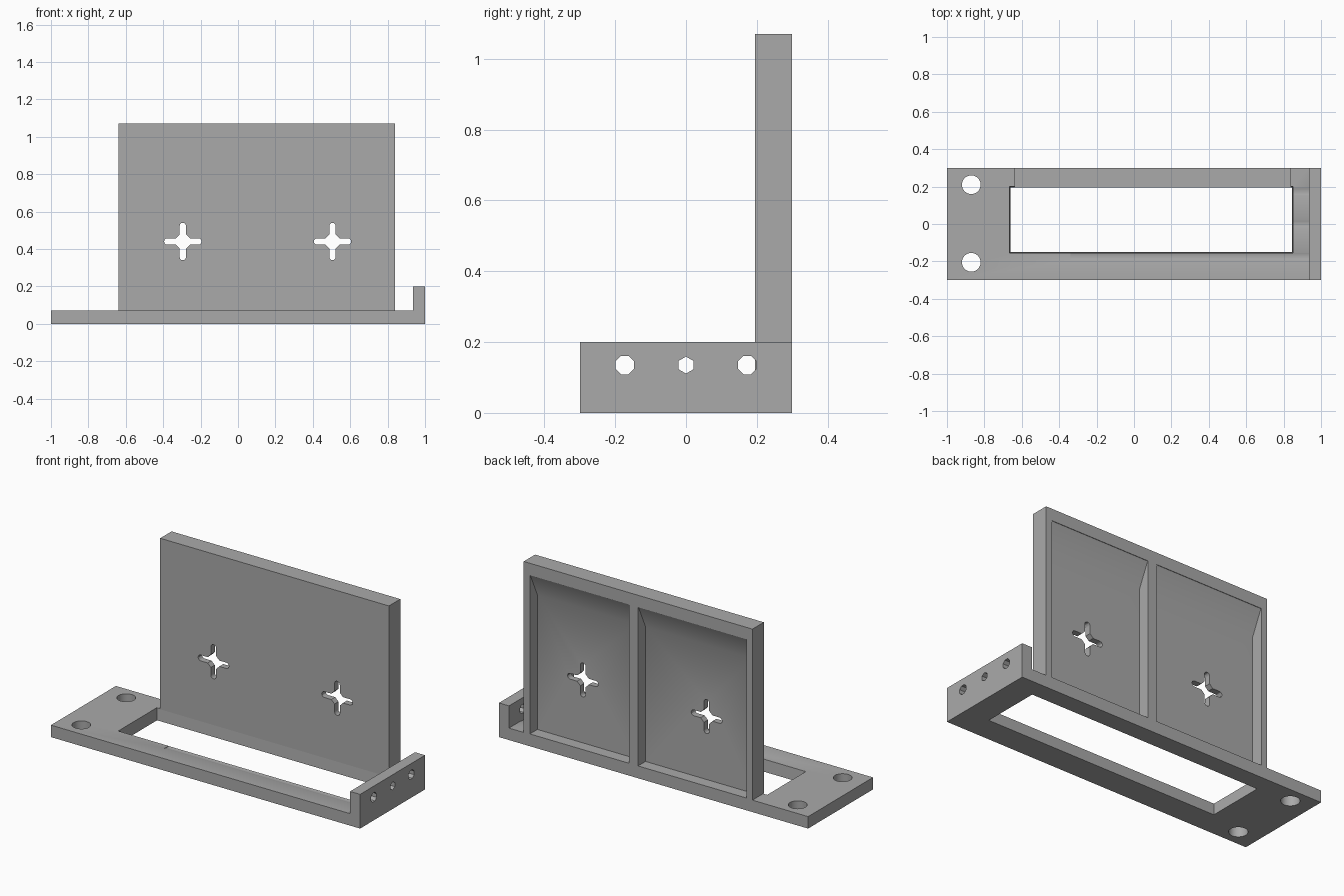
import bpy, bmesh, math

cube = bpy.data.objects.get("Cube")
if cube:
    bpy.data.objects.remove(cube, do_unlink=True)

grey = bpy.data.materials.new("plain_grey")
grey.use_nodes = True
colour = (0.4, 0.4, 0.4, 1)
grey.diffuse_color = colour
grey.node_tree.nodes["Principled BSDF"].inputs["Base Color"].default_value = colour


def prism(name, axis, profile, start, end, grow=0.0):
    """Extrude a 2D profile along an axis; grow widens the end outline."""
    cu = sum(p[0] for p in profile) / len(profile)
    cv = sum(p[1] for p in profile) / len(profile)

    def place(p, d, g):
        u = p[0] + math.copysign(g, p[0] - cu)
        v = p[1] + math.copysign(g, p[1] - cv)
        return {"x": (d, u, v), "y": (u, d, v), "z": (u, v, d)}[axis]

    bm = bmesh.new()
    low = [bm.verts.new(place(p, start, 0)) for p in profile]
    high = [bm.verts.new(place(p, end, grow)) for p in profile]
    bm.faces.new(low)
    bm.faces.new(high)
    for i in range(len(low)):
        j = (i + 1) % len(low)
        bm.faces.new((low[i], low[j], high[j], high[i]))
    bmesh.ops.recalc_face_normals(bm, faces=bm.faces)
    mesh = bpy.data.meshes.new(name)
    bm.to_mesh(mesh)
    bm.free()
    mesh.materials.append(grey)
    obj = bpy.data.objects.new(name, mesh)
    bpy.context.collection.objects.link(obj)
    return obj


def rect(u0, u1, v0, v1):
    return [(u0, v0), (u1, v0), (u1, v1), (u0, v1)]


def circle(u, v, r, sides, turn=0.0):
    angles = [math.tau * (i + turn) / sides for i in range(sides)]
    return [(u + r * math.cos(a), v + r * math.sin(a)) for a in angles]


def slot(u, v, half, r, upright):
    """Rounded slot outline, lying or upright."""
    pts = []
    for side in (0, 1):
        for i in range(7):
            a = math.pi * (side + i / 6) - math.pi / 2
            p = (r * math.cos(a) + (half - r) * (1 - 2 * side), r * math.sin(a))
            pts.append((u - p[1], v + p[0]) if upright else (u + p[0], v + p[1]))
    return pts


def cut(target, *cutter_args):
    cutter = prism("cutter", *cutter_args)
    cutter.hide_render = True
    mod = target.modifiers.new("cut", "BOOLEAN")
    mod.operation = "DIFFERENCE"
    mod.solver = "EXACT"
    mod.object = cutter
    bpy.context.view_layer.objects.active = target
    bpy.ops.object.modifier_apply(modifier=mod.name)
    bpy.data.objects.remove(cutter, do_unlink=True)


BASE_TOP, POST_X, PANEL_Y, BACK_Y = 0.07, 0.935, 0.195, 0.3

# Base plate with upturned end post, as one L profile
base = prism("base_frame", "y", [(-1, 0), (1, 0), (1, 0.2), (POST_X, 0.2),
             (POST_X, BASE_TOP), (-1, BASE_TOP)], -BACK_Y, BACK_Y)

# Long window with slightly drafted walls
cut(base, "z", rect(-0.66, 0.845, -0.15, 0.195), -0.002, BASE_TOP + 0.002, 0.006)

# Mounting holes in the flat end
for y in (-0.205, 0.21):
    cut(base, "z", circle(-0.87, y, 0.05, 32), -0.1, 0.2)

# Holes through the post, and shallow clearance grooves in line with them
for y, r, sides, turn, start in ((-0.173, 0.028, 8, 0.5, -0.34),
                                 (0, 0.024, 6, 0.5, 0.7),
                                 (0.173, 0.028, 8, 0.5, 0.7)):
    cut(base, "x", circle(y, 0.135, r, sides, turn), 0.8, 1.1)
    cut(base, "x", circle(y, 0.135, 0.068, 64, 0.5), start, POST_X)

# Upright panel
panel = prism("upright_panel", "z", rect(-0.64, 0.84, PANEL_Y, BACK_Y), BASE_TOP, 1.07)

# Two rear pockets with a sloping top
floor_y = PANEL_Y + 0.036
pocket = [(floor_y, BASE_TOP + 0.002), (0.32, BASE_TOP + 0.002), (0.32, 1.0),
          (BACK_Y - 0.003, 1.0), (floor_y, 0.86)]
for x0, x1 in ((-0.6, 0.1), (0.158, 0.8)):
    cut(panel, "x", pocket, x0, x1)

# Cross-shaped openings with a wider middle
for x in (-0.295, 0.505):
    z = 0.44
    cut(panel, "y", slot(x, z, 0.1, 0.017, False), 0.1, 0.4)
    cut(panel, "y", slot(x, z, 0.1, 0.017, True), 0.1, 0.4)
    cut(panel, "y", circle(x, z, 0.042, 8, 0.5), 0.1, 0.4)

# Smooth the round holes, keep edges sharp
for obj in (base, panel):
    bpy.ops.object.select_all(action="DESELECT")
    obj.select_set(True)
    bpy.context.view_layer.objects.active = obj
    bpy.ops.object.shade_smooth_by_angle(angle=math.radians(30))
